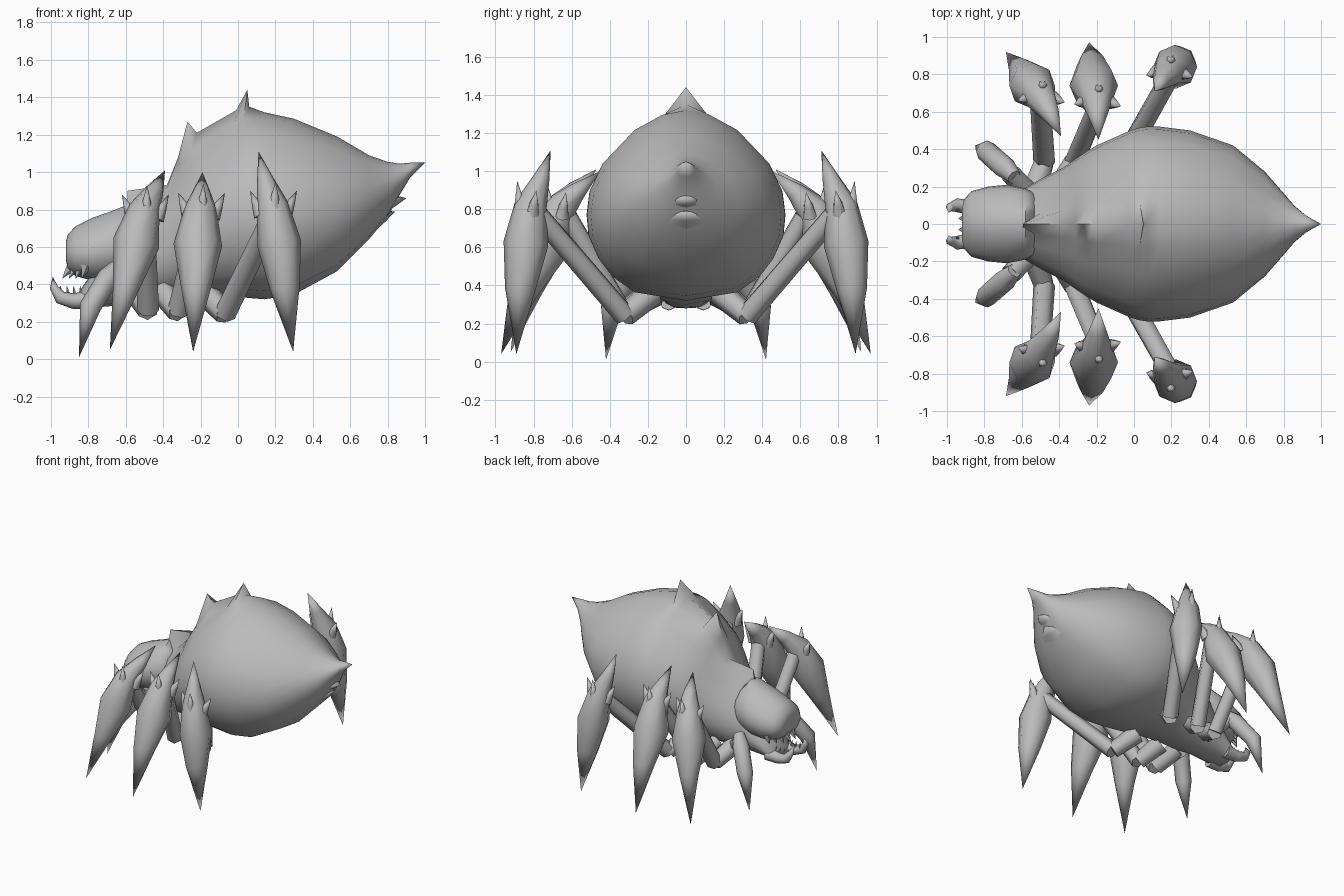
import bpy, bmesh, math
from mathutils import Vector

grey = bpy.data.materials.new("grey_chitin")
grey.diffuse_color = (0.5, 0.5, 0.5, 1)


def skin(name, rings, angle=60):
    """Bridge a list of equal-length point rings, closing both ends."""
    bm = bmesh.new()
    vs = [[bm.verts.new(p) for p in r] for r in rings]
    n = len(vs[0])
    for a, b in zip(vs, vs[1:]):
        for i in range(n):
            j = (i + 1) % n
            bm.faces.new((a[i], a[j], b[j], b[i]))
    bm.faces.new(vs[0])
    bm.faces.new(vs[-1])
    bmesh.ops.remove_doubles(bm, verts=bm.verts, dist=0.0005)
    bmesh.ops.recalc_face_normals(bm, faces=bm.faces)
    me = bpy.data.meshes.new(name)
    bm.to_mesh(me)
    bm.free()
    ob = bpy.data.objects.new(name, me)
    bpy.context.collection.objects.link(ob)
    me.materials.append(grey)
    bpy.ops.object.select_all(action='DESELECT')
    ob.select_set(True)
    bpy.context.view_layer.objects.active = ob
    bpy.ops.object.shade_smooth_by_angle(angle=math.radians(angle))
    return ob


# Half cross-section from top to bottom: (share of half width, share of half height)
HALF = [(0, 1), (0.24, 0.95), (0.52, 0.79), (0.84, 0.44), (0.97, 0.15), (1, -0.1),
        (0.98, -0.32), (0.88, -0.56), (0.74, -0.75), (0.52, -0.91), (0, -1)]
SECTION = HALF + [(-y, z) for y, z in HALF[-2:0:-1]]


def hull(name, stations):
    """Sections along x: (x, bottom, top, half width, optional crest x, crest z)."""
    rings = []
    for x, lo, hi, w, *crest in stations:
        c, r = (lo + hi) / 2, (hi - lo) / 2
        ring = [(x, w * y, c + r * z) for y, z in SECTION]
        if crest:
            ring[0] = (crest[0], 0, crest[1])
        rings.append(ring)
    return skin(name, rings)


def tube(name, path, n=8):
    """Round tube through (x, y, z, radius) points."""
    pts = [Vector(p[:3]) for p in path]
    rings = []
    for i, p in enumerate(pts):
        d = (pts[min(i + 1, len(pts) - 1)] - pts[max(i - 1, 0)]).normalized()
        u = d.cross(Vector((0, 1, 0.01))).normalized()
        v = d.cross(u)
        r = max(path[i][3], 0.0001)
        rings.append([p + r * (math.cos(t) * u + math.sin(t) * v)
                      for t in (2 * math.pi * k / n for k in range(n))])
    return skin(name, rings)


def spike(name, base, tip, r, n=6, wide=1.0):
    """Flared thorn; wide stretches a centred one sideways."""
    mid = [b + 0.45 * (t - b) for b, t in zip(base, tip)]
    ob = tube(name, [(*base, r), (*mid, r * 0.6), (*tip, 0)], n)
    for v in ob.data.vertices:
        v.co.y *= wide


# Thorax and abdomen with neck crest, back spikes and tail point
hull("abdomen", [
    (-0.85, 0.28, 0.36, 0.12), (-0.72, 0.28, 0.55, 0.15), (-0.6, 0.29, 0.72, 0.18),
    (-0.5, 0.30, 0.80, 0.24, -0.59, 0.90), (-0.38, 0.32, 0.93, 0.30),
    (-0.31, 0.33, 1.05, 0.35, -0.32, 1.08), (-0.25, 0.335, 1.12, 0.39, -0.27, 1.27),
    (-0.2, 0.34, 1.17, 0.42, -0.22, 1.21), (-0.02, 0.33, 1.29, 0.50, -0.01, 1.33),
    (0.03, 0.33, 1.305, 0.515, 0.05, 1.44), (0.08, 0.325, 1.315, 0.522, 0.06, 1.35),
    (0.14, 0.32, 1.32, 0.52), (0.3, 0.345, 1.285, 0.50), (0.53, 0.47, 1.19, 0.42),
    (0.7, 0.64, 1.09, 0.28), (0.8, 0.76, 1.055, 0.165), (0.86, 0.87, 1.045, 0.095),
    (0.92, 0.97, 1.05, 0.045), (1.0, 1.05, 1.0501, 0.0001)])

# Head
hull("head", [
    (-0.92, 0.53, 0.63, 0.08), (-0.91, 0.48, 0.665, 0.13), (-0.87, 0.445, 0.71, 0.175),
    (-0.78, 0.42, 0.755, 0.20), (-0.68, 0.43, 0.79, 0.21), (-0.58, 0.45, 0.83, 0.19),
    (-0.52, 0.50, 0.76, 0.16)])

# Rear spikes
for name, base, tip, r, wide in [
        ("upper_rear_spike", (0.81, 0, 0.93), (0.9, 0, 0.96), 0.05, 1.4),
        ("middle_rear_spike", (0.79, 0, 0.84), (0.9, 0, 0.86), 0.05, 2),
        ("lower_rear_spike", (0.73, 0, 0.745), (0.84, 0, 0.79), 0.05, 3)]:
    spike(name, base, tip, r, 8, wide)

# Legs: coxa root, low joint, then the shin from its peak to the foot
LEGS = {
    "front_leg": ((-0.54, 0.16, 0.36), (-0.48, 0.33, 0.26),
                  [(-0.39, 0.47, 1.01, 0), (-0.445, 0.585, 0.90, 0.05), (-0.50, 0.68, 0.80, 0.085),
                   (-0.545, 0.74, 0.62, 0.125), (-0.60, 0.82, 0.38, 0.07), (-0.685, 0.92, 0.05, 0)]),
    "middle_leg": ((-0.40, 0.18, 0.36), (-0.32, 0.33, 0.25),
                   [(-0.19, 0.45, 1.0, 0), (-0.195, 0.575, 0.89, 0.05), (-0.2, 0.66, 0.81, 0.085),
                    (-0.215, 0.74, 0.61, 0.13), (-0.225, 0.85, 0.38, 0.08), (-0.24, 0.97, 0.04, 0)]),
    "rear_leg": ((-0.18, 0.18, 0.36), (-0.07, 0.32, 0.24),
                 [(0.11, 0.71, 1.11, 0), (0.145, 0.76, 0.96, 0.045), (0.185, 0.815, 0.82, 0.085),
                  (0.22, 0.84, 0.62, 0.118), (0.25, 0.87, 0.38, 0.08), (0.295, 0.89, 0.04, 0)]),
}
THORNS = [(-0.12, -0.02, 0.08), (0.015, 0.07, 0.13), (0.13, -0.03, 0.08)]
for side, s in (("left", -1), ("right", 1)):
    def m(p):
        return (p[0], p[1] * s, *p[2:])

    for leg, (root, joint, shin) in LEGS.items():
        tag = side + "_" + leg
        x, y, z = shin[2][:3]
        tube(tag + "_coxa", [m((*root, 0.07)), m((*joint, 0.058))], 6)
        tube(tag + "_thigh", [m((*joint, 0.058)), m((x, y - 0.04, z - 0.05, 0.055))], 6)
        tube(tag + "_shin", [m(p) for p in shin])
        # Three thorns around each knee
        for k, (dx, dy, dz) in enumerate(THORNS):
            spike(f"{tag}_thorn_{k}", m((x + dx * 0.5, y + 0.01 + dy * 0.6, z - 0.05)),
                  m((x + dx, y + dy, z + dz)), 0.042)

    # Short forelimb
    tube(side + "_forelimb_thigh", [m((-0.54, 0.14, 0.34, 0.06)), m((-0.66, 0.27, 0.46, 0.055))])
    tube(side + "_forelimb_shin", [m((-0.64, 0.25, 0.50, 0.04)), m((-0.69, 0.30, 0.44, 0.06)),
                                   m((-0.79, 0.39, 0.28, 0.058)), m((-0.85, 0.42, 0.01, 0))])

    # Curved lower mandible with teeth
    tube(side + "_mandible", [m((-0.78, 0.09, 0.32, 0.05)), m((-0.88, 0.09, 0.31, 0.042)),
                              m((-0.95, 0.1, 0.33, 0.036)), m((-0.985, 0.09, 0.385, 0.022)),
                              m((-0.99, 0.06, 0.44, 0))])
    for k in range(4):
        x = -0.94 + 0.035 * k
        spike(f"{side}_lower_tooth_{k}", m((x, 0.08, 0.33)), m((x - 0.01, 0.07, 0.395)), 0.014, 5)
    # Upper fangs hanging from the head
    for k in range(4):
        spike(f"{side}_upper_fang_{k}", m((-0.89 + 0.025 * k, 0.03 + 0.04 * k, 0.50)),
              m((-0.94 + 0.035 * k, 0.03 + 0.04 * k, 0.43)), 0.03, 5)
